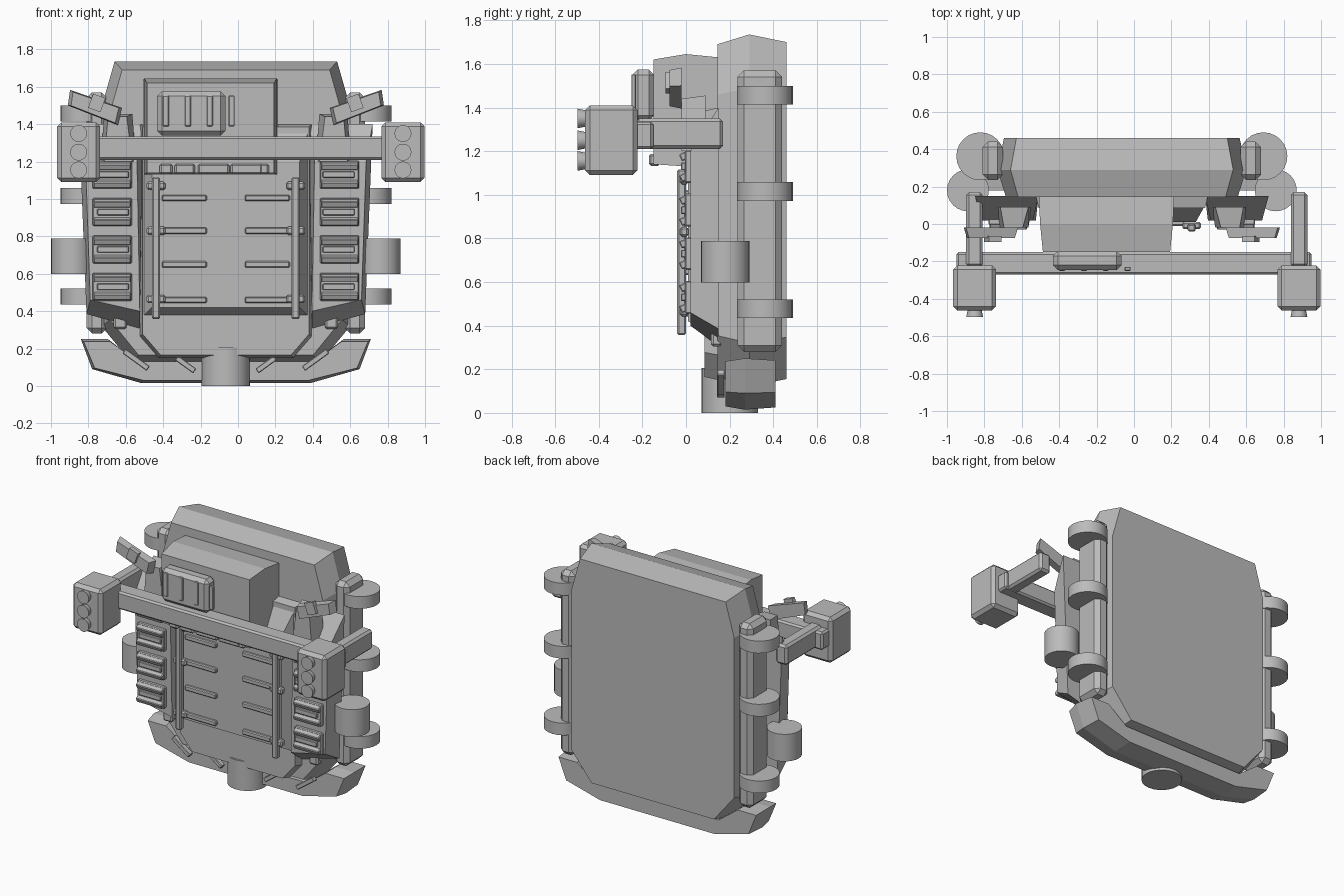
import bpy, bmesh, math
from mathutils import Vector

cube = bpy.data.objects.get("Cube")
if cube:
    bpy.data.objects.remove(cube, do_unlink=True)

grey = bpy.data.materials.new("plain grey")
grey.use_nodes = True
grey.diffuse_color = (0.5, 0.5, 0.5, 1)
grey.node_tree.nodes["Principled BSDF"].inputs["Base Color"].default_value = (0.5, 0.5, 0.5, 1)

CX = -0.065   # middle of the pack body
BX = 0.015    # middle of the cross bar
SIDES = (("right", -1), ("left", 1))


def finish(name, bm, loc=(0, 0, 0), rot=(0, 0, 0)):
    bmesh.ops.recalc_face_normals(bm, faces=bm.faces[:])
    mesh = bpy.data.meshes.new(name)
    bm.to_mesh(mesh)
    bm.free()
    mesh.materials.append(grey)
    ob = bpy.data.objects.new(name, mesh)
    ob.location = loc
    ob.rotation_euler = rot
    bpy.context.collection.objects.link(ob)
    return ob


def box(name, centre, size, bevel=0, rot=(0, 0, 0)):
    bm = bmesh.new()
    bmesh.ops.create_cube(bm, size=1)
    bmesh.ops.scale(bm, vec=size, verts=bm.verts[:])
    if bevel:
        bmesh.ops.bevel(bm, geom=bm.edges[:], offset=bevel, segments=1, affect='EDGES')
    return finish(name, bm, centre, rot)


def cylinder(name, centre, radius, depth, radius2=None, rot=(0, 0, 0)):
    bm = bmesh.new()
    bmesh.ops.create_cone(bm, cap_ends=True, segments=24, radius1=radius,
                          radius2=radius2 or radius, depth=depth)
    for f in bm.faces:
        f.smooth = len(f.verts) == 4
    for e in bm.edges:
        e.smooth = all(f.smooth for f in e.link_faces)
    return finish(name, bm, centre, rot)


def loft(name, rings, side=1, cx=CX):
    """Join (y, [(x, z), ...]) outlines from front to back and cap both ends."""
    bm = bmesh.new()
    loops = [[bm.verts.new((cx + side * x, y, z)) for x, z in pts] for y, pts in rings]
    for a, b in zip(loops, loops[1:]):
        for i in range(len(a)):
            j = (i + 1) % len(a)
            bm.faces.new((a[i], a[j], b[j], b[i]))
    bm.faces.new(loops[0])
    bm.faces.new(loops[-1])
    return finish(name, bm)


def symmetric(half):
    return half + [(-x, z) for x, z in reversed(half)]


def shrink(pts, amount, mid):
    """Pull an outline in by about the given distance."""
    rx = max(abs(x) for x, z in pts)
    rz = max(abs(z - mid) for x, z in pts)
    return [(x * (1 - amount / rx), mid + (z - mid) * (1 - amount / rz)) for x, z in pts]


# Main body: eight sided slab, widest through the middle
body = symmetric([(0.595, 1.735), (0.665, 1.49), (0.665, 0.32), (0.5, 0.12)])
loft("main_body", [(0.145, shrink(body, 0.045, 0.93)), (0.29, body),
                   (0.46, shrink(body, 0.035, 0.93))])

# Lower front plate and raised centre panel
plate = symmetric([(0.46, 1.4), (0.46, 0.265), (0.36, 0.15)])
loft("front_plate", [(0.085, shrink(plate, 0.015, 0.78)), (0.15, plate)])
loft("centre_panel", [(0.01, symmetric([(0.395, 1.2), (0.395, 0.42)])),
                      (0.1, symmetric([(0.445, 1.38), (0.445, 0.37)]))])

# Upper pack box with a ridged top
pack = symmetric([(0.34, 1.62), (0.34, 1.14)])
pack_mid = symmetric([(0.355, 1.645), (0.355, 1.13)])
pack_back = symmetric([(0.362, 1.63), (0.362, 1.15)])
loft("upper_pack", [(-0.15, pack), (0, pack_mid), (0.15, pack_back)], cx=-0.147)
box("vent_cover", (-0.25, -0.195, 1.457), (0.365, 0.1, 0.235), 0.025)
for i in range(4):
    box("vent_slot", (-0.385 + i * 0.117, -0.24, 1.47), (0.032, 0.022, 0.165), 0.004)
for x, w in ((-0.385, 0.07), (-0.285, 0.11), (-0.13, 0.17), (0.045, 0.17), (0.14, 0.05)):
    box("lower_pack_tab", (x, -0.145, 1.16), (w, 0.05, 0.055), 0.01)

# Bottom skid wrapped under the body
skid = symmetric([(0.63, 0.25), (0.775, 0.25), (0.715, 0.09), (0.45, 0.015)])
skid = [(0.48, 0.13)] + skid + [(-0.48, 0.13)]
loft("bottom_skid", [(0.18, shrink(skid, 0.015, 0.14)), (0.27, skid),
                     (0.41, shrink(skid, 0.01, 0.14))])
cylinder("bottom_nozzle", (CX, 0.2, 0.103), 0.13, 0.206)

for label, s in SIDES:
    # Side pods with sloped ends
    loft(label + "_pod", [
        (0.02, [(0.475, 1.2), (0.75, 1.2), (0.725, 0.46), (0.46, 0.4)]),
        (0.15, [(0.445, 1.4), (0.785, 1.4), (0.745, 0.385), (0.46, 0.305)])], s)
    # Stacked louvred vents
    for i in range(4):
        z, x = 1.13 - i * 0.2, CX + s * 0.608
        box(label + "_vent_base", (x, 0.015, z), (0.21, 0.04, 0.15), 0.006)
        for dz in (-0.048, 0.048):
            box(label + "_vent_lip", (x, -0.005, z + dz), (0.2, 0.045, 0.035), 0.005,
                (math.radians(25), 0, 0))
        box(label + "_vent_bar", (x - s * 0.005, -0.008, z), (0.17, 0.03, 0.035), 0.004)
    # Centre panel rail with its clips
    rail_x = CX + s * 0.373
    box(label + "_rail", (rail_x, -0.02, 0.737), (0.042, 0.042, 0.76), 0.008)
    for z in (1.07, 0.83, 0.465):
        box(label + "_rail_clip", (rail_x, -0.008, z), (0.1, 0.04, 0.045), 0.01)
    # Horizontal ribs
    for z in (1.005, 0.83, 0.65, 0.46):
        box(label + "_rib", (CX + s * 0.222, 0.005, z), (0.24, 0.03, 0.034), 0.006)
    # Side post with three round collars
    box(label + "_side_post", (CX + s * 0.69, 0.338, 0.925), (0.11, 0.205, 1.29), 0.03)
    for z in (1.457, 1.015, 0.478):
        cylinder(label + "_collar", (CX + s * 0.757, 0.362, z), 0.128, 0.085)
    cylinder(label + "_side_canister", (CX + s * 0.823, 0.18, 0.693), 0.112, 0.19)
    # Wing flap on its mount
    loft(label + "_flap_mount", [
        (-0.02, [(0.53, 1.44), (0.63, 1.44), (0.65, 1.2), (0.5, 1.2)]),
        (0.09, [(0.5, 1.455), (0.65, 1.455), (0.67, 1.2), (0.48, 1.2)])], s)
    flap = [(0.833, 1.583), (0.555, 1.487), (0.577, 1.395), (0.845, 1.5)]
    small = [(0.7 + (x - 0.7) * 0.88, 1.49 + (z - 1.49) * 0.88) for x, z in flap]
    loft(label + "_wing_flap", [(-0.075, small), (-0.02, flap)], s)
    box(label + "_flap_plate", (CX + s * 0.69, -0.08, 1.513), (0.07, 0.03, 0.08), 0,
        (0, -s * math.radians(20), 0))
    # Slanted bars and small feet near the bottom
    for x, z, length in ((0.48, 0.14, 0.16), (0.215, 0.115, 0.12)):
        box(label + "_slanted_bar", (CX + s * x, 0.16, z), (length, 0.035, 0.03), 0.004,
            (0, -s * math.radians(36), 0))
    box(label + "_pod_foot", (CX + s * 0.565, 0.14, 0.34), (0.07, 0.05, 0.07), 0.01)
    # Cross bar arm and lamp housing
    box(label + "_bar_arm", (BX + s * 0.868, -0.03, 1.28), (0.088, 0.4, 0.14), 0.015)
    lamp_x = BX + s * 0.867
    box(label + "_lamp_housing", (lamp_x, -0.342, 1.25), (0.23, 0.24, 0.32), 0.022)
    for z in (1.35, 1.25, 1.155):
        cylinder(label + "_lamp", (lamp_x, -0.475, z), 0.036, 0.045, 0.045,
                 (math.radians(90), 0, 0))

# Cross bar
box("cross_bar", (0, -0.21, 1.272), (1.9, 0.12, 0.125), 0.012)
